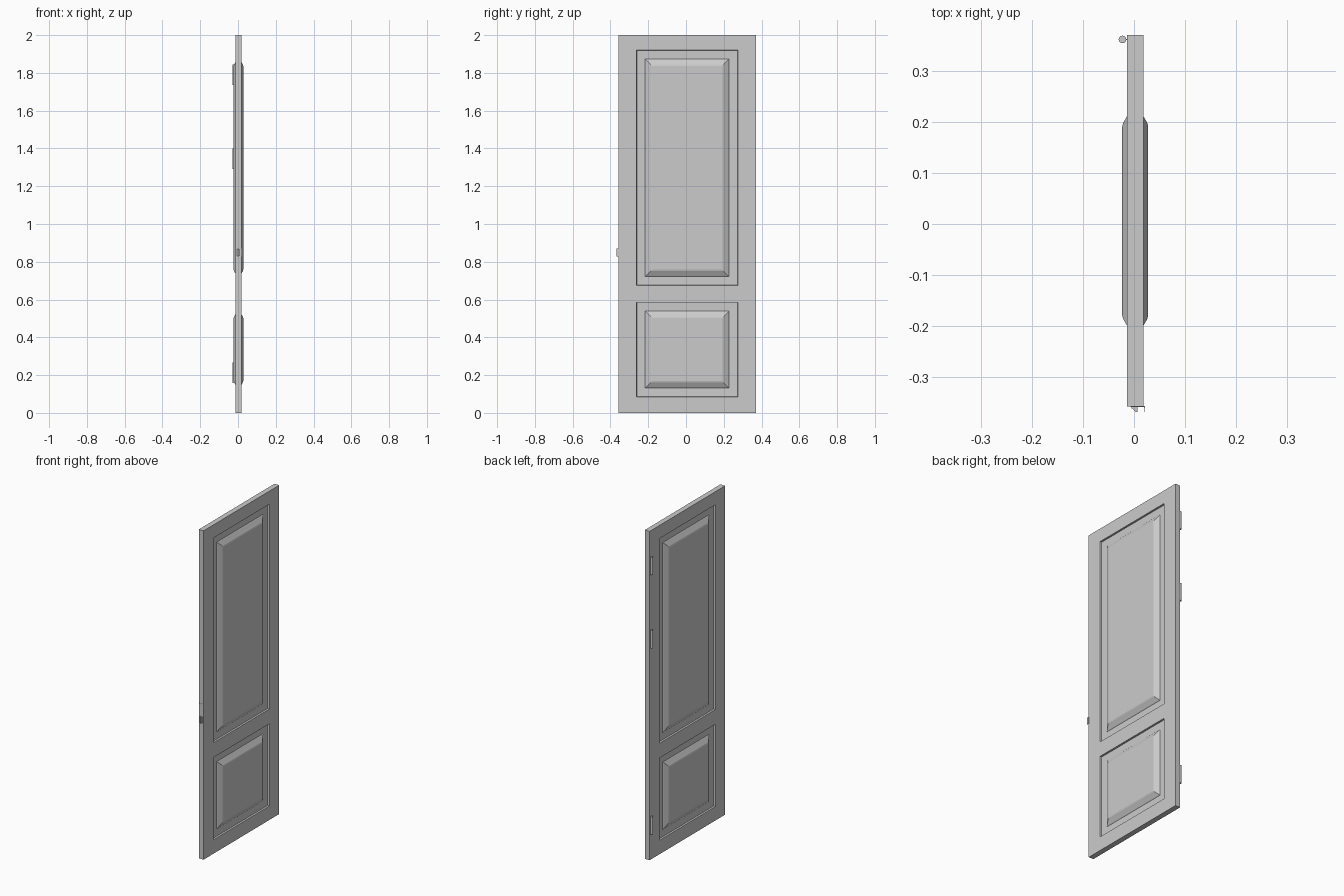
import bpy, bmesh, math
from mathutils import Matrix

if "Cube" in bpy.data.objects:
    bpy.data.objects.remove(bpy.data.objects["Cube"])

XC = 0.0024                      # mid-plane of the slab
HALF = 0.0161                    # half thickness
Y = [-0.357, -0.262, 0.274, 0.3695]
Z = [0.0, 0.085, 0.585, 0.675, 1.92, 2.0]
# panel profile: inset from the panel opening, height from mid-plane
PROFILE = [(0.0, HALF), (0.0015, 0.006), (0.046, 0.005), (0.049, 0.008),
           (0.064, 0.0165), (0.076, 0.0235), (0.083, 0.0254)]


def finish(bm, name):
    bmesh.ops.remove_doubles(bm, verts=bm.verts, dist=1e-5)
    bmesh.ops.recalc_face_normals(bm, faces=bm.faces)
    me = bpy.data.meshes.new(name)
    bm.to_mesh(me)
    bm.free()
    ob = bpy.data.objects.new(name, me)
    bpy.context.collection.objects.link(ob)
    return ob


def ring(bm, side, y0, y1, z0, z1, inset, h):
    x = XC + side * h
    a, b, c, d = y0 + inset, y1 - inset, z0 + inset, z1 - inset
    return [bm.verts.new((x, y, z)) for y, z in ((a, c), (b, c), (b, d), (a, d))]


def box(name, lo, hi):
    bm = bmesh.new()
    size = [h - l for l, h in zip(lo, hi)]
    mid = [(h + l) / 2 for l, h in zip(lo, hi)]
    bmesh.ops.create_cube(bm, size=1, matrix=Matrix.Translation(mid) @ Matrix.Diagonal((*size, 1)))
    return finish(bm, name)


def prism(name, pts, z0, z1):
    bm = bmesh.new()
    f = bm.faces.new([bm.verts.new((x, y, z0)) for x, y in pts])
    g = bmesh.ops.extrude_face_region(bm, geom=[f])["geom"]
    for v in g:
        if isinstance(v, bmesh.types.BMVert):
            v.co.z = z1
    if not any(e.is_boundary for e in bm.edges):
        return finish(bm, name)
    bmesh.ops.holes_fill(bm, edges=bm.edges)
    return finish(bm, name)


# Door slab with two raised-and-fielded panels on both faces
bm = bmesh.new()
for side in (-1, 1):
    for i in range(3):
        for j in range(5):
            cell = (Y[i], Y[i + 1], Z[j], Z[j + 1])
            if i == 1 and j in (1, 3):
                loops = [ring(bm, side, *cell, d, h) for d, h in PROFILE]
                for a, b in zip(loops, loops[1:]):
                    for k in range(4):
                        n = (k + 1) % 4
                        bm.faces.new((a[k], a[n], b[n], b[k]))
                bm.faces.new(loops[-1])
            else:
                bm.faces.new(ring(bm, side, *cell, 0, HALF))
bmesh.ops.remove_doubles(bm, verts=bm.verts, dist=1e-5)
bmesh.ops.bridge_loops(bm, edges=[e for e in bm.edges if e.is_boundary])
finish(bm, "door_slab")

# Hinges: pin barrel and thin leaf let into the edge
for n, zc in enumerate((0.212, 1.345, 1.79)):
    bm = bmesh.new()
    bmesh.ops.create_cone(bm, cap_ends=True, segments=16, radius1=0.0075, radius2=0.0075,
                          depth=0.108, matrix=Matrix.Translation((-0.0225, 0.361, zc)))
    pin = finish(bm, f"hinge_pin_{n + 1}")
    bpy.context.view_layer.objects.active = pin
    pin.select_set(True)
    bpy.ops.object.shade_smooth_by_angle(angle=math.radians(40))
    pin.select_set(False)
    box(f"hinge_leaf_{n + 1}", (-0.018, 0.36, zc - 0.054), (-0.0132, 0.362, zc + 0.054))

# Latch: face plate, sloped bolt and curved strike lip
box("latch_plate", (-0.007, -0.3582, 0.765), (0.0115, -0.355, 0.945))
prism("latch_bolt", [(-0.005, -0.356), (0.007, -0.356), (0.007, -0.368), (0.004, -0.368),
                     (-0.005, -0.360)], 0.83, 0.868)
prism("strike_lip", [(0.009, -0.3565), (0.0215, -0.3565), (0.0215, -0.368), (0.0205, -0.368),
                     (0.0200, -0.3582), (0.009, -0.3582)], 0.828, 0.87)
